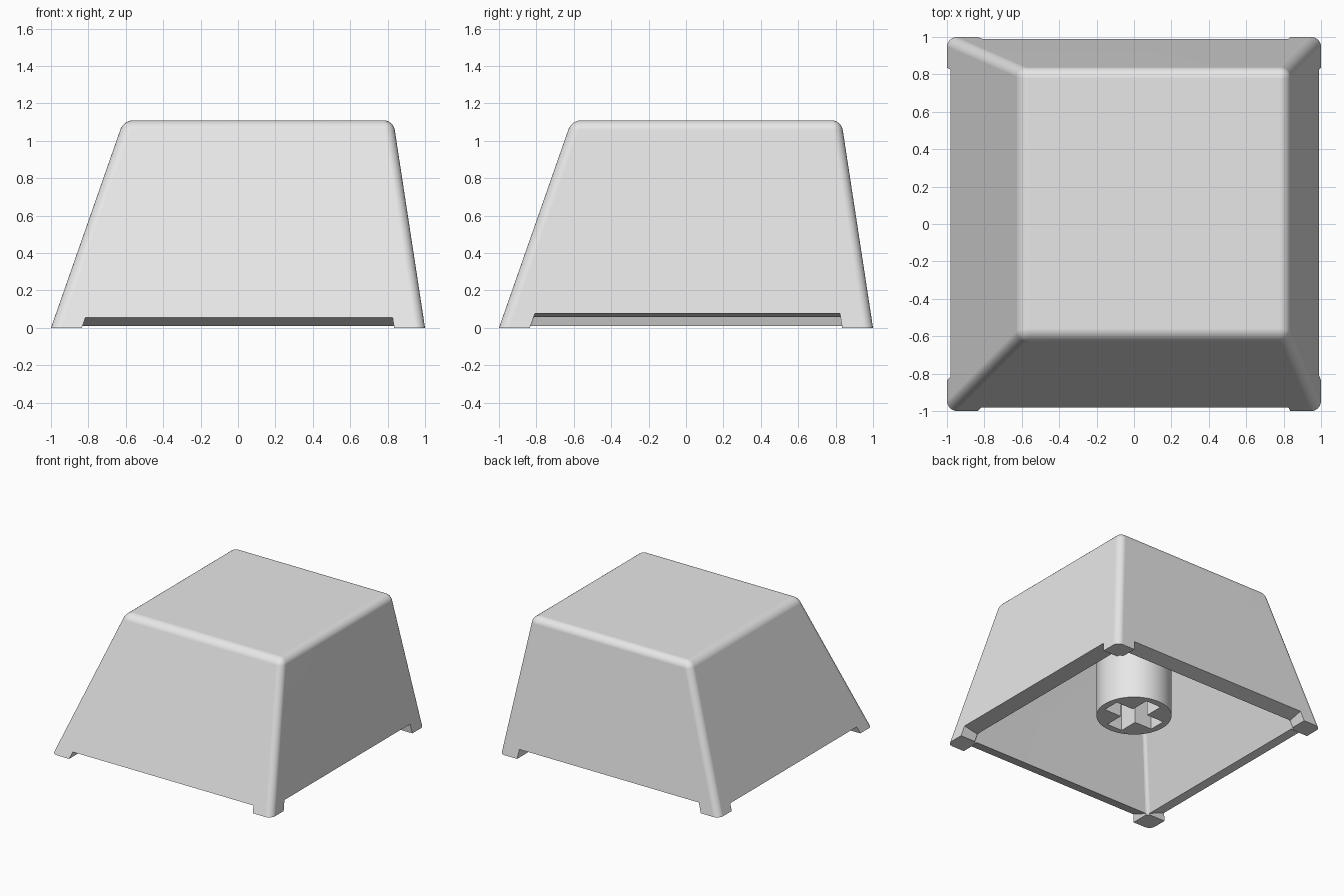
import bpy
import bmesh

cube = bpy.data.objects.get("Cube")
if cube:
    bpy.data.objects.remove(cube, do_unlink=True)

LEAN = {-1: 0.35, 1: 0.153}      # how far each wall leans in per unit of height
NOTCH = {-1: 0.055, 1: 0.077}    # notch height at the outside of each wall
HEIGHT = 1.11
WALL = 0.13
ROOF = 0.98
STEM_Z = 0.175

plastic = bpy.data.materials.new("grey_plastic")
plastic.use_nodes = True
grey = (0.8, 0.8, 0.8, 1)
plastic.diffuse_color = grey
plastic.node_tree.nodes["Principled BSDF"].inputs["Base Color"].default_value = grey


def make_object(name, bm):
    bmesh.ops.recalc_face_normals(bm, faces=bm.faces)
    mesh = bpy.data.meshes.new(name)
    bm.to_mesh(mesh)
    bm.free()
    mesh.materials.append(plastic)
    obj = bpy.data.objects.new(name, mesh)
    bpy.context.collection.objects.link(obj)
    return obj


def hexahedron(place):
    """Box whose corners come from place(a, b, c), each argument -1 or 1."""
    bm = bmesh.new()
    bmesh.ops.create_cube(bm, size=2)
    for v in bm.verts:
        v.co = place(*(1 if c > 0 else -1 for c in v.co))
    return bm


def tapered_block(name, half, bottom, top, radius, segments):
    """Off-centre frustum, rounded everywhere except around its base."""
    def place(a, b, c):
        z = top if c > 0 else bottom
        return [s * (half[s] - LEAN[s] * z) for s in (a, b)] + [z]
    bm = hexahedron(place)
    edges = [e for e in bm.edges if max(v.co.z for v in e.verts) > bottom + 0.01]
    bmesh.ops.bevel(bm, geom=edges, offset=radius, offset_type='OFFSET',
                    segments=segments, profile=0.5, affect='EDGES')
    return make_object(name, bm)


def notch_cutter(axis, side):
    """Block that trims one wall square to its slope, leaving the corners."""
    outer = 1 - LEAN[side] * NOTCH[side]

    def place(a, b, c):
        u = 1.2 if a > 0 else 0.7
        z = NOTCH[side] + (u - outer) * LEAN[side] if c > 0 else -0.3
        t = b * (0.835 - LEAN[b] * z)
        return (side * u, t, z) if axis == 0 else (t, side * u, z)
    return make_object("notch_cutter", hexahedron(place))


def cut(obj, cutter):
    cutter.hide_render = True
    mod = obj.modifiers.new("cut", 'BOOLEAN')
    mod.operation = 'DIFFERENCE'
    mod.solver = 'EXACT'
    mod.object = cutter
    bpy.context.view_layer.objects.active = obj
    bpy.ops.object.modifier_apply(modifier=mod.name)
    bpy.data.objects.remove(cutter, do_unlink=True)


def smooth(obj):
    bpy.ops.object.select_all(action='DESELECT')
    obj.select_set(True)
    bpy.context.view_layer.objects.active = obj
    bpy.ops.object.shade_smooth_by_angle(angle=0.5)
    mod = obj.modifiers.new("flat_faces", 'WEIGHTED_NORMAL')
    mod.keep_sharp = True


# Hollow shell with a trimmed rim and four corner feet
shell = tapered_block("cap_shell", {-1: 1, 1: 1}, 0, HEIGHT, 0.052, 6)
inner = {s: 1 - WALL - LEAN[s] * LEAN[s] * WALL for s in (-1, 1)}
cut(shell, tapered_block("cavity_cutter", inner, -0.1, ROOF, 0.025, 3))
for axis in (0, 1):
    for side in (-1, 1):
        cut(shell, notch_cutter(axis, side))
smooth(shell)

# Round mounting stem with a cross-shaped socket
bm = bmesh.new()
bmesh.ops.create_cone(bm, cap_ends=True, segments=64, radius1=0.283,
                      radius2=0.283, depth=ROOF + 0.02 - STEM_Z)
bmesh.ops.translate(bm, verts=bm.verts, vec=(0, 0, (ROOF + 0.02 + STEM_Z) / 2))
stem = make_object("mounting_stem", bm)
for long_x in (True, False):
    hx, hy = (0.228, 0.07) if long_x else (0.07, 0.228)
    cut(stem, make_object("socket_cutter", hexahedron(
        lambda a, b, c: (a * hx, b * hy, STEM_Z + (0.45 if c > 0 else -0.1)))))
smooth(stem)
